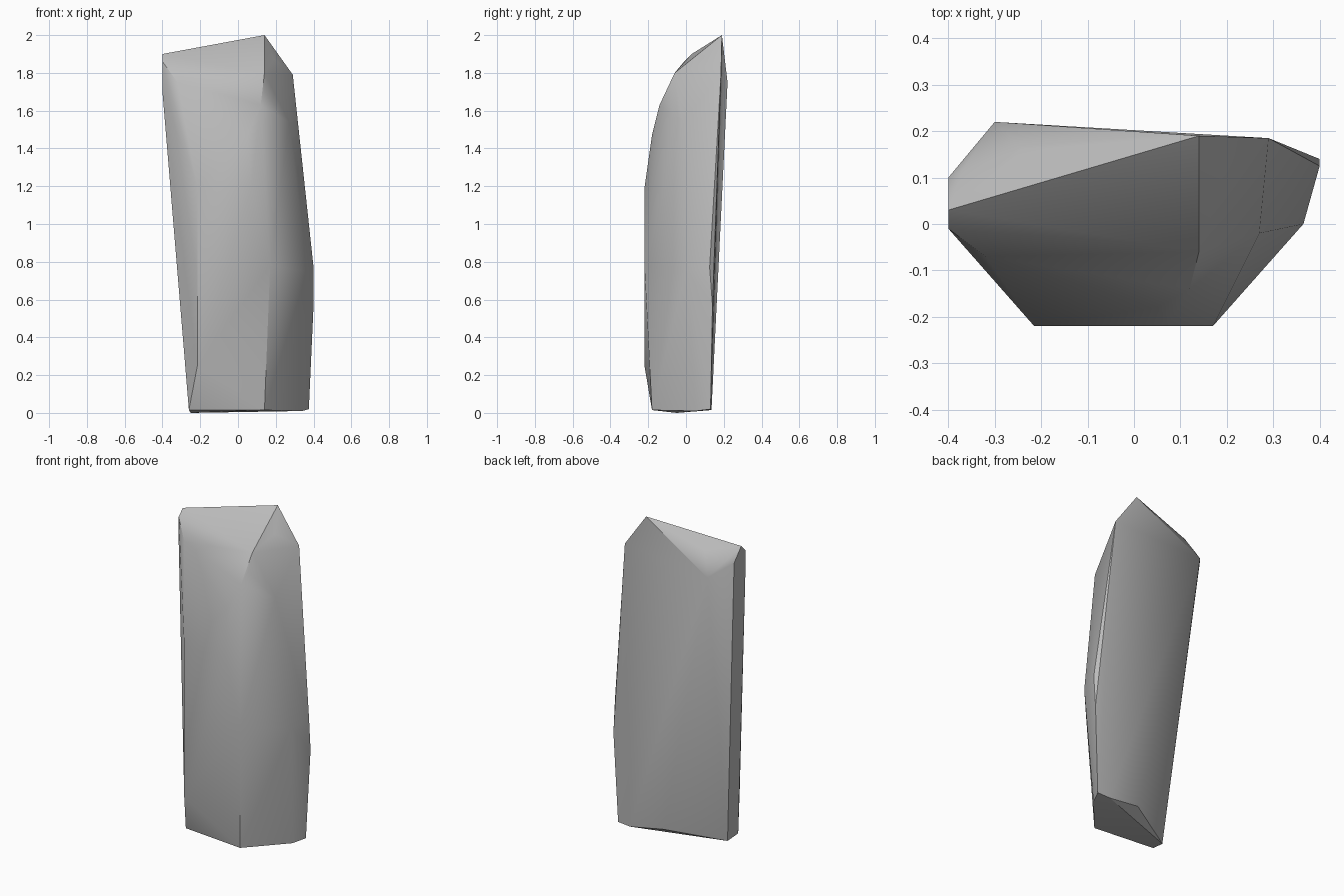
import bpy
import bmesh
import math

# Remove the default cube
default_cube = bpy.data.objects.get("Cube")
if default_cube:
    bpy.data.objects.remove(default_cube, do_unlink=True)


def make_material(name, color):
    material = bpy.data.materials.new(name)
    material.diffuse_color = color
    material.use_nodes = True
    shader = material.node_tree.nodes["Principled BSDF"]
    shader.inputs["Base Color"].default_value = color
    return material


def make_hull(name, corners, material):
    """Wrap a convex skin around a few corner points, like a chiselled stone."""
    bm = bmesh.new()
    for corner in corners:
        bm.verts.new(corner)
    result = bmesh.ops.convex_hull(bm, input=bm.verts[:])
    loose = {v for v in result["geom_interior"] if isinstance(v, bmesh.types.BMVert)}
    loose |= {v for v in bm.verts if not v.link_faces}
    bmesh.ops.delete(bm, geom=list(loose), context="VERTS")
    # Merge the nearly flat triangles into broad facets
    bmesh.ops.dissolve_limit(bm, angle_limit=math.radians(1),
                             verts=bm.verts[:], edges=bm.edges[:])
    bmesh.ops.recalc_face_normals(bm, faces=bm.faces[:])
    mesh = bpy.data.meshes.new(name)
    bm.to_mesh(mesh)
    bm.free()
    mesh.materials.append(material)
    stone = bpy.data.objects.new(name, mesh)
    bpy.context.collection.objects.link(stone)
    return stone


# Foot of the stone, lowest towards the back of its right side
foot = [(-.26, -.14, .015), (-.25, -.05, 0), (.14, -.18, .015), (.34, .05, .01),
        (.375, .13, .02), (.29, .135, .015), (.07, .117, .05)]

# Broad front facet and the ridges that climb from it
front = [(-.215, -.22, .25), (-.215, -.22, 1.19), (.07, -.22, 1.19), (.17, -.22, .78),
         (.05, -.18, 1.47), (-.32, -.07, 1.75), (.12, -.14, 1.63), (.14, -.1, 1.7),
         (.14, -.06, 1.8)]

# Flank on the stone's left
flank = [(.365, 0, .75), (.4, .125, .77), (.4, .14, .57), (.27, -.02, 1.54),
         (.29, .185, 1.79)]

# Slanted crown, creased towards the back
crown = [(.14, .19, 2), (.19, .09, 1.875), (-.4, .03, 1.9), (-.4, -.01, 1.86),
         (-.4, -.01, 1.7), (-.4, .1, 1.82), (-.37, .115, 1.845), (-.24, .16, 1.88),
         (-.3, .22, 1.75)]

grey = make_material("stone grey", (.5, .5, .5, 1))
stone = make_hull("standing_stone", foot + front + flank + crown, grey)

# Soft shading across shallow facets, crisp at the strong ridges
bpy.ops.object.select_all(action="DESELECT")
stone.select_set(True)
bpy.context.view_layer.objects.active = stone
bpy.ops.object.shade_smooth_by_angle(angle=math.radians(30))
